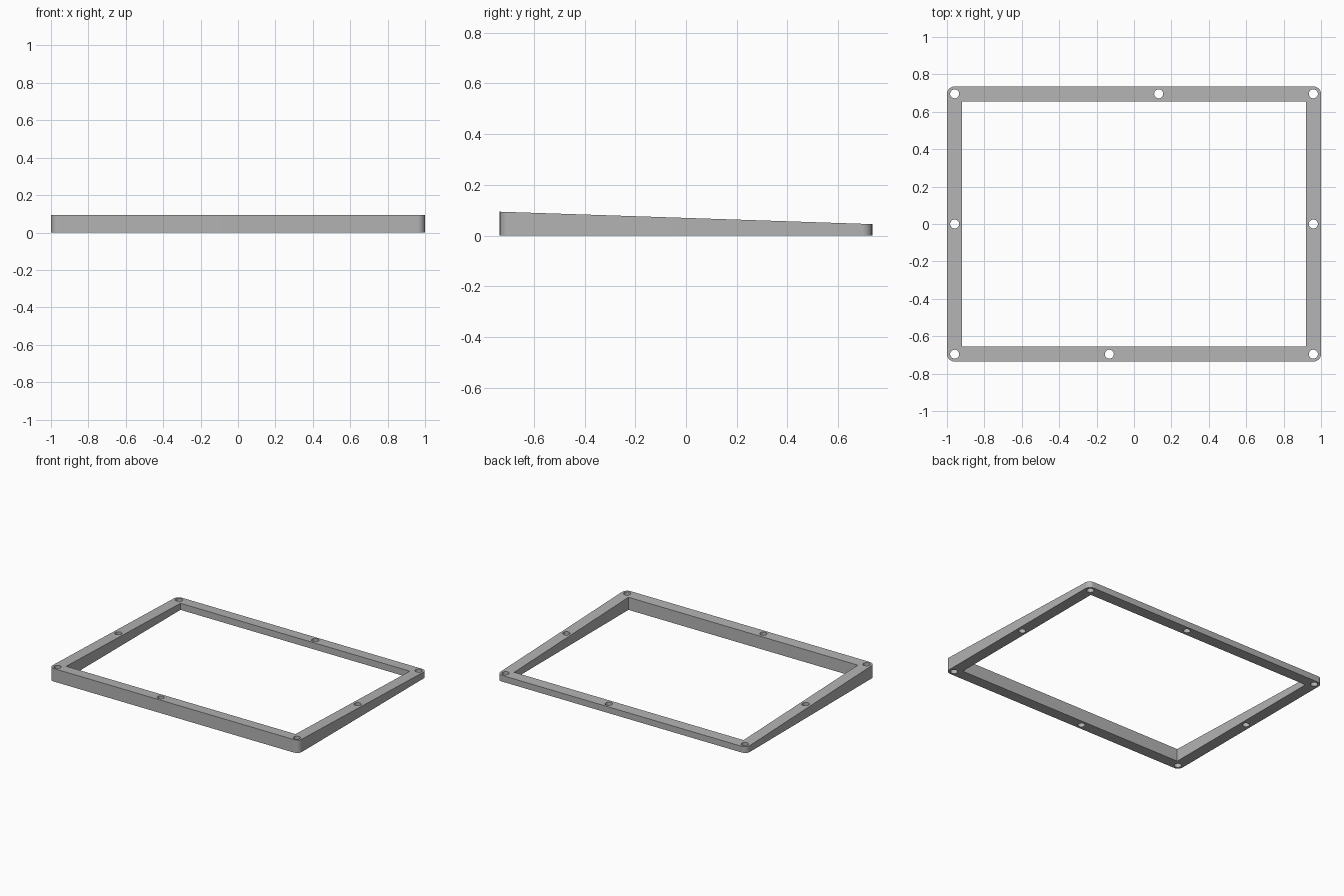
import bpy, bmesh, math

HALF_X, HALF_Y = 1.0, 0.735
WALL, CORNER = 0.081, 0.04
FRONT_H, BACK_H = 0.094, 0.045
HOLE_R = 0.024

if "Cube" in bpy.data.objects:
    bpy.data.objects.remove(bpy.data.objects["Cube"], do_unlink=True)

grey = bpy.data.materials.new("plain grey")
grey.use_nodes = True
colour = (0.45, 0.45, 0.45, 1)
grey.diffuse_color = colour
grey.node_tree.nodes["Principled BSDF"].inputs["Base Color"].default_value = colour


def prism(name, outline, low, high):
    """Extrude a flat outline; low and high give z from y."""
    bm = bmesh.new()
    bottom = [bm.verts.new((x, y, low(y))) for x, y in outline]
    top = [bm.verts.new((x, y, high(y))) for x, y in outline]
    bm.faces.new(bottom[::-1])
    bm.faces.new(top)
    n = len(outline)
    for i in range(n):
        j = (i + 1) % n
        bm.faces.new((bottom[i], bottom[j], top[j], top[i]))
    mesh = bpy.data.meshes.new(name)
    bm.to_mesh(mesh)
    bm.free()
    obj = bpy.data.objects.new(name, mesh)
    bpy.context.collection.objects.link(obj)
    return obj


def arc(cx, cy, r, start, end, steps):
    angles = [math.radians(start + (end - start) * i / steps) for i in range(steps + 1)]
    return [(cx + r * math.cos(a), cy + r * math.sin(a)) for a in angles]


# Rounded outer body with a top sloping down to the back
cx, cy = HALF_X - CORNER, HALF_Y - CORNER
outline = []
for k, (sx, sy) in enumerate(((1, 1), (-1, 1), (-1, -1), (1, -1))):
    outline += arc(sx * cx, sy * cy, CORNER, 90 * k, 90 * k + 90, 10)
slope = (BACK_H - FRONT_H) / (2 * HALF_Y)
frame = prism("sloped_frame", outline, lambda y: 0,
              lambda y: FRONT_H + slope * (y + HALF_Y))
frame.data.materials.append(grey)

# Central opening and screw holes
ix, iy = HALF_X - WALL, HALF_Y - WALL
cutters = [prism("opening_cutter", [(ix, iy), (-ix, iy), (-ix, -iy), (ix, -iy)],
                 lambda y: -1, lambda y: 1)]
hx, hy, mid = HALF_X - 0.041, HALF_Y - 0.039, 0.132
holes = [(sx * hx, sy * hy) for sx in (-1, 1) for sy in (-1, 0, 1)]
holes += [(mid, hy), (-mid, -hy)]
for x, y in holes:
    cutters.append(prism("hole_cutter", arc(x, y, HOLE_R, 0, 360, 32)[:-1],
                         lambda y: -1, lambda y: 1))

bpy.ops.object.select_all(action="DESELECT")
bpy.context.view_layer.objects.active = frame
frame.select_set(True)
for cutter in cutters:
    cutter.hide_render = True
    cut = frame.modifiers.new("cut", "BOOLEAN")
    cut.operation = "DIFFERENCE"
    cut.solver = "EXACT"
    cut.object = cutter
    bpy.ops.object.modifier_apply(modifier=cut.name)
    bpy.data.objects.remove(cutter, do_unlink=True)

bpy.ops.object.shade_smooth_by_angle(angle=math.radians(30))
